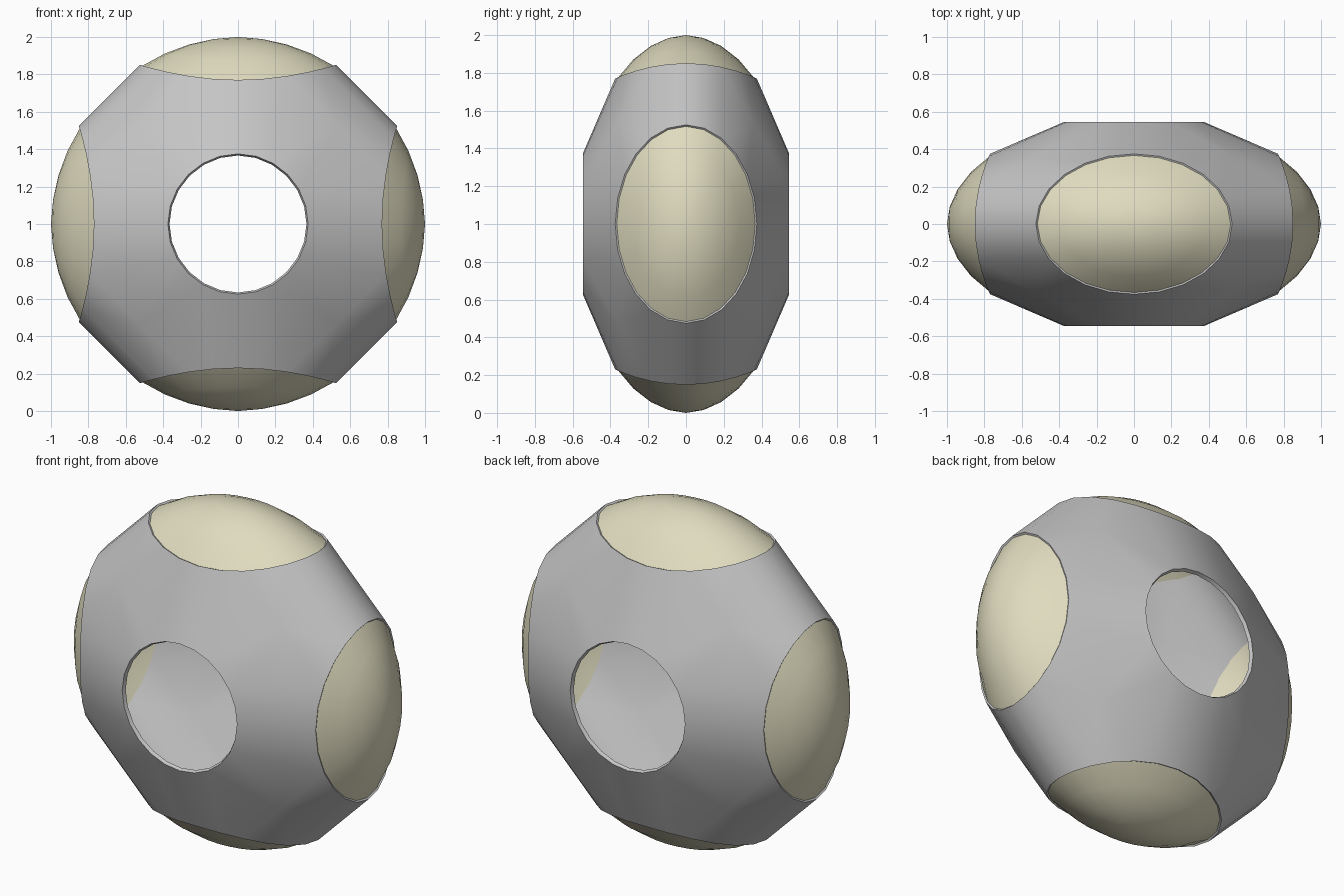
import bpy, bmesh, math
from mathutils import Vector

if "Cube" in bpy.data.objects:
    bpy.data.objects.remove(bpy.data.objects["Cube"])

B = 0.588          # depth semi-axis of the ellipsoid (x and z semi-axes are 1)
N = 24             # sides of every opening
WX, WY = 0.525, 0.375
HOLE = 0.375


def material(name, rgb):
    m = bpy.data.materials.new(name)
    m.diffuse_color = (*rgb, 1)
    m.use_nodes = True
    m.node_tree.nodes["Principled BSDF"].inputs["Base Color"].default_value = m.diffuse_color
    return m


grey = material("grey shell", (0.56, 0.56, 0.56))
cream = material("cream panel", (0.74, 0.71, 0.52))


def window_point(axis, sign, t, k, scale=1.0):
    """Point on the ellipsoid at angle t and relative radius k of a window."""
    u, v = WX * k * math.cos(t), WY * k * math.sin(t)
    w = sign * math.sqrt(1 - u * u - (v / B) ** 2)
    p = Vector((u, v, w)) if axis == 'z' else Vector((w, v, u))
    return p * scale


def finish(bm, name, mat, thickness, angle):
    bmesh.ops.recalc_face_normals(bm, faces=bm.faces)
    # open sheets: make every normal point away from the middle
    flip = [f for f in bm.faces if f.normal.dot(f.calc_center_median()) < 0]
    bmesh.ops.reverse_faces(bm, faces=flip)
    me = bpy.data.meshes.new(name)
    bm.to_mesh(me)
    bm.free()
    me.materials.append(mat)
    ob = bpy.data.objects.new(name, me)
    bpy.context.collection.objects.link(ob)
    ob.location.z = 1
    bpy.ops.object.select_all(action='DESELECT')
    ob.select_set(True)
    bpy.context.view_layer.objects.active = ob
    mod = ob.modifiers.new("thickness", 'SOLIDIFY')
    mod.thickness, mod.offset = thickness, -1
    bpy.ops.object.modifier_apply(modifier=mod.name)
    bpy.ops.object.shade_smooth_by_angle(angle=math.radians(angle))


angles = [2 * math.pi * i / N for i in range(N)]
windows = [('z', 1), ('z', -1), ('x', 1), ('x', -1)]

# Shell: hull stretched between the six openings, caps removed
bm = bmesh.new()
loops = [[window_point(a, s, t, 1) for t in angles] for a, s in windows]
for s in (1, -1):
    y = s * B * math.sqrt(1 - HOLE ** 2)
    loops.append([Vector((HOLE * math.cos(t), y, HOLE * math.sin(t))) for t in angles])
owner = {}
for i, loop in enumerate(loops):
    for p in loop:
        owner[bm.verts.new(p)] = i
for sx in (1, -1):
    for sy in (1, -1):
        for sz in (1, -1):
            d = Vector((sx * 0.54, sy * 0.62 * B, sz * 0.54)) * 0.985
            owner[bm.verts.new(d)] = 10 + len(owner)
bmesh.ops.convex_hull(bm, input=bm.verts[:])
caps = [f for f in bm.faces if len({owner[v] for v in f.verts}) == 1]
bmesh.ops.delete(bm, geom=caps, context='FACES')
finish(bm, "shell", grey, 0.022, 40)

# Four bulging panels filling the side, top and bottom openings
names = ["top_panel", "bottom_panel", "right_panel", "left_panel"]
RINGS = 4
for (a, s), name in zip(windows, names):
    bm = bmesh.new()
    prev = [bm.verts.new(window_point(a, s, 0, 0))] * N
    for r in range(1, RINGS + 1):
        k = r / RINGS
        ring = [bm.verts.new(window_point(a, s, t, k, 1 - 0.011 * k)) for t in angles]
        for i in range(N):
            j = (i + 1) % N
            vs = [prev[i], ring[i], ring[j]]
            if r > 1:
                vs.append(prev[j])
            bm.faces.new(vs)
        prev = ring
    finish(bm, name, cream, 0.012, 40)
